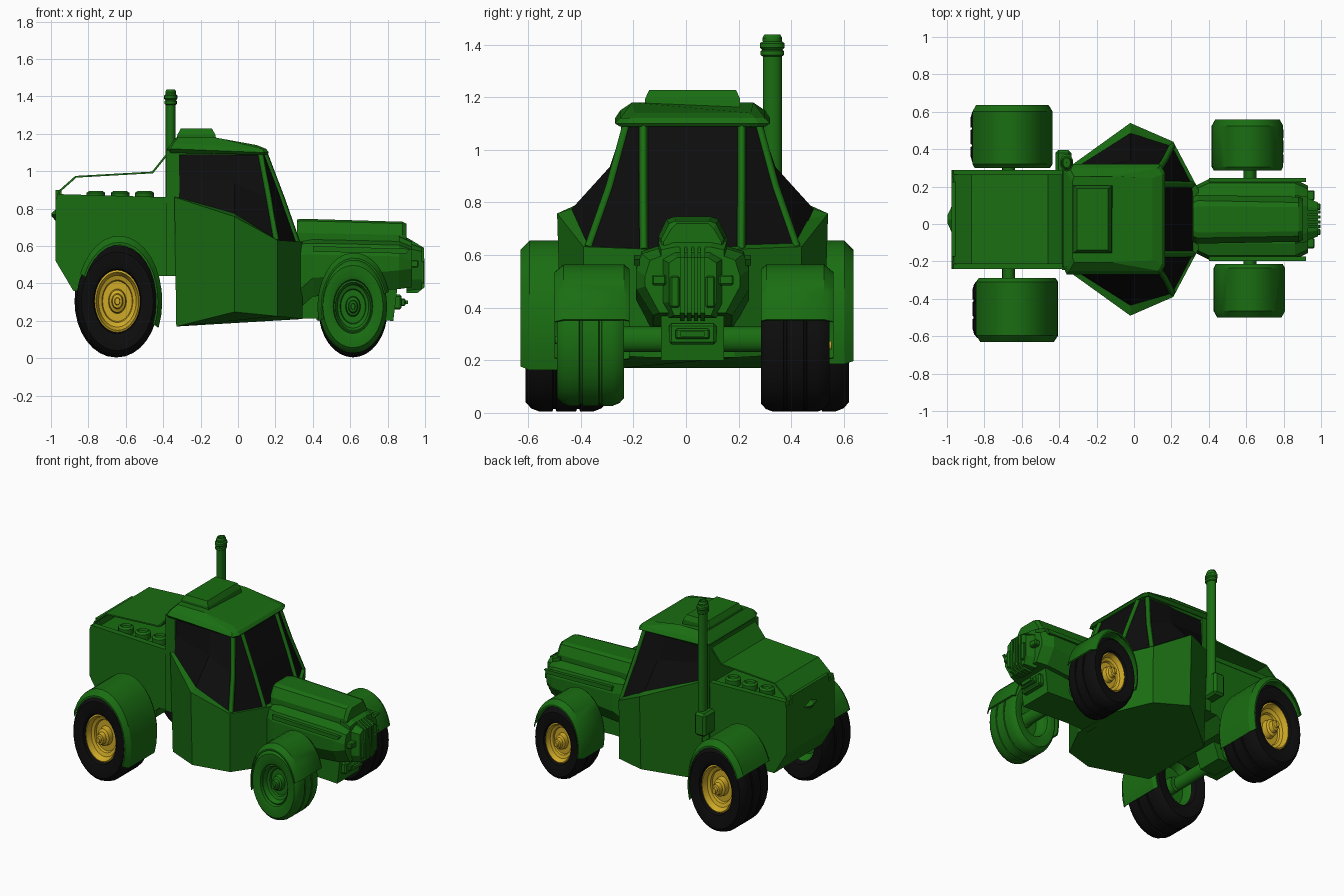
import bpy, bmesh
from math import sin, cos, pi, radians
from mathutils import Vector

if "Cube" in bpy.data.objects:
    bpy.data.objects.remove(bpy.data.objects["Cube"])

C = 0.025  # body centre line in y


def mat(name, rgb):
    m = bpy.data.materials.new(name)
    m.diffuse_color = (*rgb, 1)
    m.use_nodes = True
    m.node_tree.nodes["Principled BSDF"].inputs["Base Color"].default_value = m.diffuse_color
    return m


GREEN = mat("green_paint", (0.010, 0.155, 0.006))
BLACK = mat("black_rubber", (0.004, 0.004, 0.004))
GOLD = mat("yellow_rim", (0.62, 0.40, 0.02))


def finish(name, bm, m, smooth=False):
    bmesh.ops.remove_doubles(bm, verts=bm.verts, dist=1e-5)
    bmesh.ops.recalc_face_normals(bm, faces=bm.faces)
    me = bpy.data.meshes.new(name)
    bm.to_mesh(me)
    bm.free()
    me.materials.append(m)
    ob = bpy.data.objects.new(name, me)
    bpy.context.collection.objects.link(ob)
    if smooth:
        bpy.context.view_layer.objects.active = ob
        ob.select_set(True)
        bpy.ops.object.shade_smooth_by_angle(angle=radians(32))
        ob.select_set(False)
    return ob


def loft(name, rings, m=GREEN, caps=True, closed=True, smooth=False):
    bm = bmesh.new()
    vs = [[bm.verts.new(p) for p in r] for r in rings]
    n = len(vs[0])
    for a, b in zip(vs, vs[1:]):
        for i in range(n if closed else n - 1):
            j = (i + 1) % n
            bm.faces.new((a[i], a[j], b[j], b[i]))
    if caps:
        bm.faces.new(vs[0])
        bm.faces.new(vs[-1])
    return finish(name, bm, m, smooth)


def sym(half):  # mirror a half outline across the centre line
    return [(x, C + y, z) for x, y, z in half] + [(x, C - y, z) for x, y, z in reversed(half)]


def prism(name, prof, y0, y1, m=GREEN):  # side profile (x, z) extruded across
    return loft(name, [[(x, C + y, z) for x, z in prof] for y in (y0, y1)], m)


def box(name, x0, x1, y0, y1, z0, z1, m=GREEN, bev=0.0):
    ob = prism(name, [(x0, z0), (x1, z0), (x1, z1), (x0, z1)], y0, y1, m)
    if bev:
        b = ob.modifiers.new("bevel", 'BEVEL')
        b.width, b.segments = bev, 1
    return ob


def nose(name, secs, m=GREEN):  # stations along x: (x, [(half width, z), ...])
    loft(name, [sym([(x, y, z) for y, z in half]) for x, half in secs], m)


def lathe(name, prof, o, m, axis='Y', sq=0.73, n=32, s=1):
    rings = []
    for r, h in prof:
        ring = []
        for k in range(n):
            c, d = r * cos(2 * pi * k / n), r * sin(2 * pi * k / n)
            p = (c * sq, h * s, d) if axis == 'Y' else (c * sq, d, h)
            ring.append(Vector(o) + Vector(p))
        rings.append(ring)
    return loft(name, rings, m, caps=False, smooth=True)


def bar(name, pts, r):
    cu = bpy.data.curves.new(name, 'CURVE')
    cu.dimensions, cu.bevel_depth, cu.bevel_resolution = '3D', r, 0
    cu.use_fill_caps = True
    sp = cu.splines.new('POLY')
    sp.points.add(len(pts) - 1)
    for q, p in zip(sp.points, pts):
        q.co = (*p, 1)
    cu.materials.append(GREEN)
    bpy.context.collection.objects.link(bpy.data.objects.new(name, cu))


# Wheels: tyre, outer rim with hub, inner disc
def wheel(name, x, y0, y1, z, R, s, tyre=BLACK, rim=GOLD):
    w, o = y1 - y0, (x, (y0 + y1) / 2, z)
    P = lambda t: [(max(r * R, 1e-6), h * w) for r, h in t]
    t = [(.54, -.36), (.58, -.47), (.66, -.5), (.88, -.5), (.96, -.43), (1, -.33), (1, -.17), (.97, -.16), (.97, -.13),
         (1, -.12), (1, .12), (.97, .13), (.97, .16), (1, .17), (1, .33), (.96, .43), (.88, .5),
         (.66, .5), (.58, .47), (.54, .36), (.54, -.36)]
    lathe(name + "_tyre", P(t), o, tyre, s=s)
    lathe(name + "_rim", P([(.56, .40), (.52, .42), (.46, .30), (.38, .27), (.36, .22), (.22, .22), (.20, .34),
                            (.14, .37), (.12, .46), (.07, .47), (.06, .53), (0, .53)]), o, rim, s=s)
    lathe(name + "_inner_disc", P([(.56, -.36), (.50, -.3), (.45, -.15), (.2, -.15), (.17, -.3), (0, -.3)]), o, GREEN, s=s)


def fender(name, x, yi, yo, z, rx, rz, a0, a1, n=16):
    d = 0.035 if yo > yi else -0.035
    prof = [(yi, .94), (yi + d * .6, 1), (yo - d, 1), (yo, .9), (yo, .86), (yo - d, .95), (yi + d * .6, .95), (yi, .9)]
    rings = []
    for k in range(n + 1):
        a = radians(a0 + (a1 - a0) * k / n)
        rings.append([(x + rx * f * cos(a), y, z + rz * f * sin(a)) for y, f in prof])
    loft(name, rings, smooth=True)


wheel("rear_right_wheel", -.645, -.61, -.30, .305, .30, -1)
wheel("rear_left_wheel", -.655, .31, .62, .305, .30, 1)
wheel("front_right_wheel", .615, -.49, -.235, .277, .25, -1, GREEN, GREEN)
wheel("front_left_wheel", .615, .285, .545, .257, .252, 1)
fender("rear_right_fender", -.635, -.29, -.63, .305, .23, .35, -24, 155)
fender("rear_left_fender", -.66, .30, .637, .305, .225, .35, -20, 155)
fender("front_right_fender", .62, -.215, -.50, .275, .195, .29, 16, 195)
fender("front_left_fender", .61, .285, .56, .275, .195, .29, 16, 195)
for nm, x, z, a, b in (("rear_axle", -.67, .315, -.5, .5), ("front_axle", .62, .28, -.42, .47)):
    lathe(nm, [(.001, a), (.048, a), (.048, b), (.001, b)], (x, 0, z), GREEN, n=16)

# Rear engine body with rails, raised cover and engine caps
prism("rear_body", [(-.975, .85), (-.34, .845), (-.34, .44), (-.44, .44), (-.52, .37), (-.88, .36), (-.975, .52)], -.262, .262)
for s in (-1, 1):
    prism("deck_rail", [(-.975, .84), (-.965, .878), (-.34, .86), (-.34, .83)], s * .225, s * .265)
    for x in (-.76, -.63, -.50):
        lathe("engine_cap", [(.001, .84), (.05, .84), (.05, .885), (.035, .895), (.03, .88), (.001, .88)],
              (x, C + s * .17, 0), GREEN, 'Z', 1, 14)
lid = [(-.968, .87), (-.955, .90), (-.87, .975), (-.46, .998), (-.37, 1.11)]
prism("engine_cover", lid + [(x + .006, z - .009) for x, z in reversed(lid)], -.24, .24)
box("rear_sill", -.975, -.945, -.2, .2, .84, .90)
prism("differential", [(-.76, .40), (-.72, .26), (-.60, .26), (-.55, .40)], -.09, .09)
loft("tail_lens", [[(-.97, C - .08, .77), (-.97, C, .80), (-.97, C + .08, .77), (-.97, C, .73)],
                   [(-.998, C - .02, .767), (-.998, C, .775), (-.998, C + .02, .767), (-.998, C, .76)]])

# Cab tub: wide pointed sides
bottom = [(-.33, .27, .17), (-.02, .50, .248), (.21, .41, .225), (.345, .16, .21)]
belt = [(-.34, .285, .862), (-.02, .515, .758), (.21, .415, .632), (.345, .16, .622)]
loft("cab_tub", [sym(bottom), sym(belt)])

# Glasshouse with window frames
sill = [(-.32, .27, .86), (-.02, .46, .775), (.205, .395, .632), (.315, .185, .622)]
mid = [(-.32, .262, .98), (-.02, .315, .935), (.165, .315, .86), (.235, .187, .85)]
top = [(-.32, .255, 1.11), (-.05, .255, 1.11), (.12, .25, 1.10), (.14, .187, 1.10)]
loft("cab_glass", [sym(r) for r in (sill, mid, top)], BLACK)
loft("belt_frame", [sym(belt), sym(sill)], caps=False)
loft("cab_rear_wall", [[(x, C + s * .272, z) for s, z in ((-1, .44), (-1, 1.11), (1, 1.11), (1, .44))] for x in (-.385, -.312)])
for s in (-1, 1):
    for k in (2, 3):
        bar("cab_pillar", [(r[k][0], C + s * r[k][1], r[k][2]) for r in (sill, mid, top)], .017)
    bar("window_top_frame", [(p[0], C + s * p[1], 1.095) for p in top], .014)

# Roof with hatch
r0 = [(-.375, .25, 1.098), (-.36, .275, 1.098), (.14, .275, 1.088), (.155, .24, 1.088)]
r1 = [(-.38, .25, 1.12), (-.36, .295, 1.12), (.14, .295, 1.10), (.165, .25, 1.10)]
r2 = [(-.36, .25, 1.145), (-.345, .275, 1.15), (.13, .275, 1.12), (.15, .24, 1.12)]
r3 = [(-.33, .20, 1.18), (-.32, .23, 1.18), (-.12, .23, 1.18), (.10, .22, 1.14)]
loft("cab_roof", [sym(r) for r in (r0, r1, r2, r3)])
loft("roof_hatch", [sym([(-.33, h, 1.16), (-.115, h, 1.16)] if k == 0 else
                        [(-.33 + k * .012, h, z), (-.115 - k * .012, h, z)])
                    for k, h, z in ((0, .18, 1.16), (.5, .18, 1.195), (2, .165, 1.228))])

# Exhaust stack
lathe("exhaust_pipe", [(.036, .62), (.036, 1.355), (.044, 1.36), (.044, 1.375), (.038, 1.38), (.047, 1.388), (.047, 1.405),
                       (.036, 1.412), (.038, 1.425), (.03, 1.438), (.024, 1.438), (.024, 1.38), (.001, 1.38)],
      (-.36, .328, 0), GREEN, 'Z', .75, 16)
box("exhaust_base", -.42, -.335, .24, .37, .52, .68, bev=.015)

# Front hood, nose and chassis
oct_ = lambda w, a, b: [(w * .6, b), (w * .9, b - .02), (w, b - .08), (w, a + .10), (w * .7, a)]
nose("hood_body", [(.31, oct_(.17, .25, .63)), (.40, oct_(.215, .33, .635)), (.86, oct_(.215, .37, .625)), (.93, oct_(.18, .38, .60))])
nose("hood_top", [(.315, [(.06, .742), (.09, .73), (.12, .67), (.12, .62)]), (.34, [(.07, .746), (.10, .735), (.13, .67), (.13, .62)]),
                  (.88, [(.065, .73), (.09, .72), (.12, .66), (.12, .60)]), (.90, [(.06, .72), (.08, .70), (.11, .65), (.11, .60)])])
nose("nose_step", [(.86, [(.08, .67), (.13, .65), (.13, .40)]), (.93, [(.07, .63), (.12, .62), (.12, .38)])])
nose("nose_front", [(.90, [(.07, .62), (.125, .59), (.125, .42), (.09, .36)]), (.985, [(.06, .59), (.09, .57), (.09, .42), (.07, .37)])])
for i in range(4):
    y = -.039 + i * .026
    prism("grille_rib", [(.90, .625), (.93, .63), (.995, .59), (.998, .38), (.96, .35), (.90, .35)], y - .008, y + .008)
for s in (-1, 1):
    box("headlight", .90, .965, s * .10, s * .155, .485, .525, bev=.006)
    box("nose_lamp", .95, .998, s * .05, s * .085, .40, .52, bev=.006)
    prism("hood_side_strip", [(.40, .60), (.92, .585), (.90, .56), (.40, .57)], s * .2, s * .222)
prism("chassis", [(.30, .21), (.45, .215), (.83, .20), (.85, .36), (.85, .42), (.30, .42)], -.12, .12)
box("front_hitch_plate", .82, .875, -.09, .09, .26, .34, bev=.01)
box("front_hitch_step", .86, .895, -.065, .065, .28, .32, bev=.006)
box("front_hitch_tip", .88, .91, -.045, .045, .29, .31)
